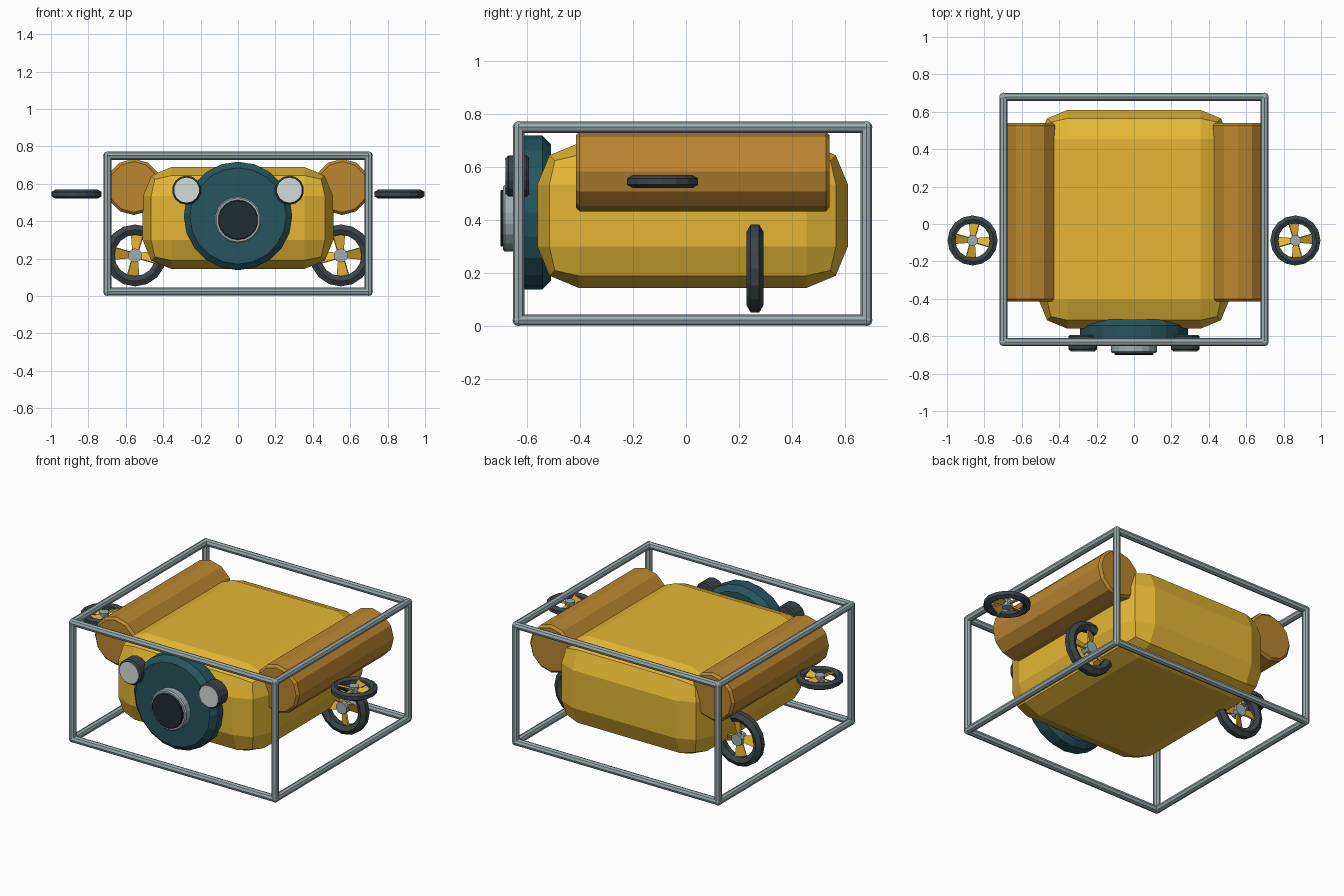
import bpy, bmesh
from math import pi, radians
from mathutils import Matrix, Vector

if "Cube" in bpy.data.objects:
    bpy.data.objects.remove(bpy.data.objects["Cube"])


def material(name, rgb):
    m = bpy.data.materials.new(name)
    m.diffuse_color = (*rgb, 1)
    m.use_nodes = True
    m.node_tree.nodes["Principled BSDF"].inputs["Base Color"].default_value = m.diffuse_color
    return m


YELLOW = material("yellow", (0.78, 0.47, 0.035))
ORANGE = material("orange", (0.50, 0.24, 0.03))
TEAL = material("teal", (0.02, 0.09, 0.115))
DARK = material("dark_rubber", (0.045, 0.06, 0.07))
GLASS = material("dark_glass", (0.015, 0.025, 0.03))
STEEL = material("steel", (0.34, 0.42, 0.44))
WHITE = material("lamp_white", (0.65, 0.72, 0.70))

ALONG_Y = Matrix.Rotation(pi / 2, 4, 'X')


def finish(bm, name, mat, matrix=Matrix(), mirror=False, bevel=0, segments=1):
    """Turn a bmesh into one object, or a left/right pair of objects."""
    bm.transform(matrix)
    for side in ((1, -1) if mirror else (1,)):
        if side < 0:
            bm.transform(Matrix.Diagonal((-1, 1, 1, 1)))
            bmesh.ops.reverse_faces(bm, faces=bm.faces)
        full = name + ("_right" if side > 0 else "_left") if mirror else name
        me = bpy.data.meshes.new(full)
        bm.to_mesh(me)
        me.materials.append(mat)
        ob = bpy.data.objects.new(full, me)
        bpy.context.collection.objects.link(ob)
        if bevel:
            mod = ob.modifiers.new("bevel", 'BEVEL')
            mod.width, mod.segments = bevel, segments
            mod.limit_method, mod.angle_limit = 'ANGLE', radians(40)
    bm.free()


def cylinder(name, mat, centre, radius, depth, sides, turn=ALONG_Y, **kw):
    bm = bmesh.new()
    bmesh.ops.create_cone(bm, cap_ends=True, segments=sides, radius1=radius,
                          radius2=radius, depth=depth)
    finish(bm, name, mat, Matrix.Translation(centre) @ turn, **kw)


def torus(major, minor, n=16, m=6):
    """Ring around local z, spun from a small polygon."""
    bm = bmesh.new()
    ret = bmesh.ops.create_circle(bm, segments=m, radius=minor)
    bmesh.ops.transform(bm, verts=ret["verts"],
                        matrix=Matrix.Translation((major, 0, 0)) @ ALONG_Y)
    bmesh.ops.spin(bm, geom=bm.verts[:] + bm.edges[:], cent=(0, 0, 0), axis=(0, 0, 1),
                   angle=2 * pi, steps=n)
    bmesh.ops.remove_doubles(bm, verts=bm.verts, dist=1e-4)
    bmesh.ops.recalc_face_normals(bm, faces=bm.faces)
    return bm


def thruster(name, centre, radius, minor, turn):
    place = Matrix.Translation(centre) @ turn
    finish(torus(radius - minor, minor), name + "_ring", DARK, place, mirror=True)
    cylinder(name + "_hub", STEEL, centre, radius * 0.22, minor * 1.7, 10, turn, mirror=True)
    # four tapered, pitched blades
    bm = bmesh.new()
    for i in range(4):
        verts = bmesh.ops.create_cube(bm, size=1)["verts"]
        for v in verts:
            outer = v.co.x > 0
            v.co = Vector((radius * (0.72 if outer else 0.12),
                           v.co.y * radius * (0.44 if outer else 0.2),
                           v.co.z * 0.01))
        rot = Matrix.Rotation(i * pi / 2 + 0.1, 4, 'Z') @ Matrix.Rotation(radians(24), 4, 'X')
        bmesh.ops.transform(bm, verts=verts, matrix=rot)
    finish(bm, name + "_blades", YELLOW, place, mirror=True)


# main hull: bevelled box
bm = bmesh.new()
bmesh.ops.create_cube(bm, size=1)
finish(bm, "hull", YELLOW, Matrix.Translation((0, 0.025, 0.417))
       @ Matrix.Diagonal((1.02, 1.17, 0.545, 1)), bevel=0.155, segments=2)

# side floats
cylinder("float", ORANGE, (0.557, 0.063, 0.583), 0.15, 0.956, 12, mirror=True, bevel=0.014)

# front disc, camera and lamps
cylinder("front_disc", TEAL, (0, -0.577, 0.428), 0.29, 0.135, 20, bevel=0.032)
cylinder("camera_ring", STEEL, (0, -0.655, 0.407), 0.125, 0.07, 18, bevel=0.007)
cylinder("camera_lens", GLASS, (0, -0.67, 0.407), 0.107, 0.06, 18, bevel=0.004)
cylinder("lamp_housing", DARK, (0.275, -0.635, 0.566), 0.078, 0.085, 14, mirror=True, bevel=0.008)
cylinder("lamp_face", WHITE, (0.275, -0.655, 0.566), 0.067, 0.055, 14, mirror=True)

# thrusters: side pair facing up, rear pair facing back
thruster("lift_thruster", (0.863, -0.088, 0.545), 0.137, 0.024, Matrix())
thruster("drive_thruster", (0.55, 0.26, 0.217), 0.17, 0.032, ALONG_Y)

# tube frame: twelve bars with joints at the eight corners
X, YS, ZS, R = 0.698, (-0.631, 0.68), (0.023, 0.75), 0.0215
corners = [Vector((x, y, z)) for x in (-X, X) for y in YS for z in ZS]
bm = bmesh.new()
for i, a in enumerate(corners):
    bmesh.ops.create_uvsphere(bm, u_segments=8, v_segments=6, radius=R * 1.05,
                              matrix=Matrix.Translation(a))
    for bit in (1, 2, 4):
        if not i & bit:
            b = corners[i | bit]
            turn = (b - a).to_track_quat('Z', 'Y').to_matrix().to_4x4()
            bmesh.ops.create_cone(bm, cap_ends=True, segments=8, radius1=R, radius2=R,
                                  depth=(b - a).length,
                                  matrix=Matrix.Translation((a + b) / 2) @ turn)
finish(bm, "tube_frame", STEEL)
